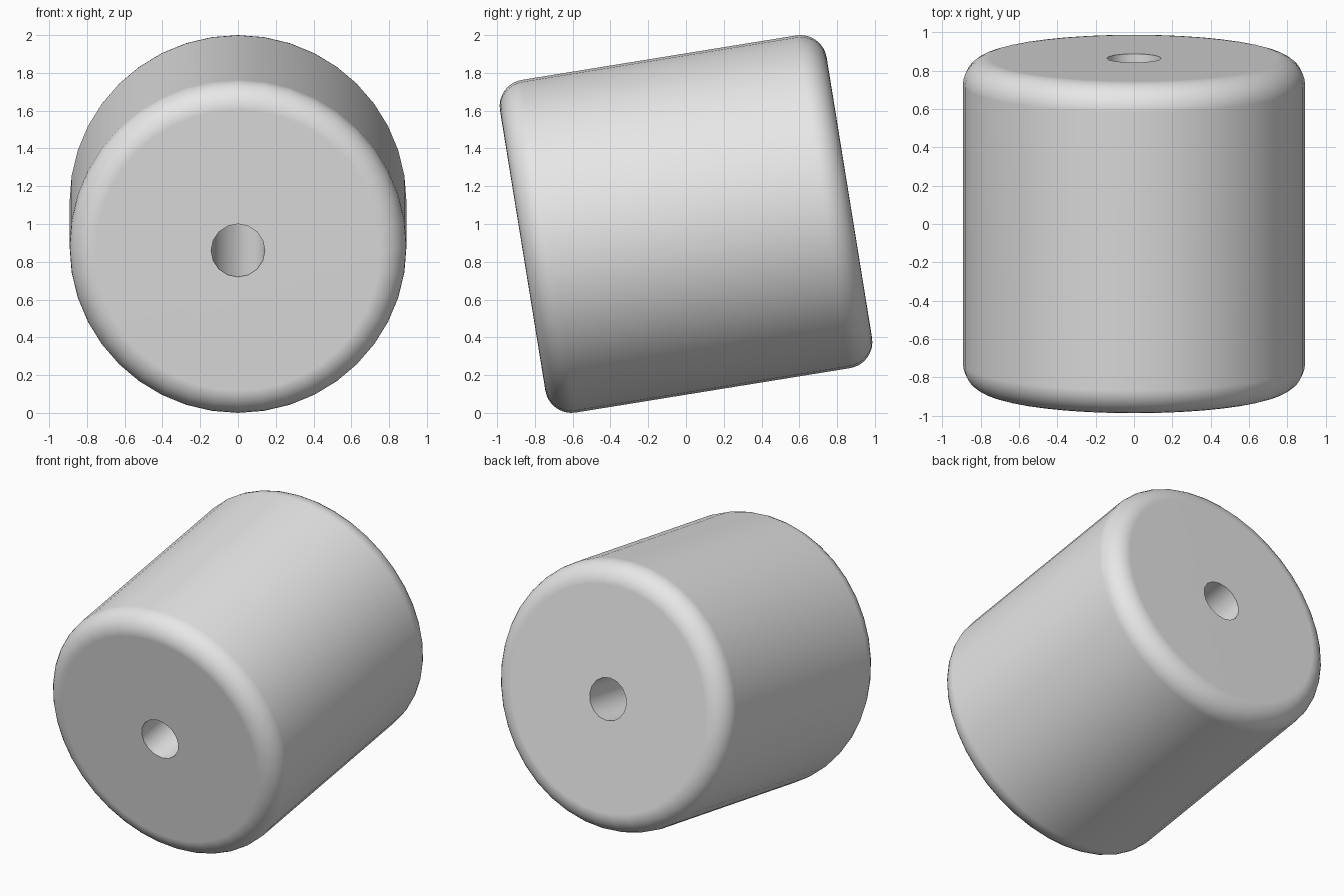
import bpy
import bmesh
import math

if "Cube" in bpy.data.objects:
    bpy.data.objects.remove(bpy.data.objects["Cube"], do_unlink=True)

RADIUS, HALF_LENGTH, ROUNDING = 0.892, 0.876, 0.14
HOLE_RADIUS = 0.142
TILT = math.radians(9.2)

grey = bpy.data.materials.new("light_grey")
grey.use_nodes = True
colour = (0.8, 0.8, 0.8, 1)
grey.diffuse_color = colour
grey.node_tree.nodes["Principled BSDF"].inputs["Base Color"].default_value = colour


def cylinder(name, radius, length, sides, rounding=0):
    """Tilted cylinder whose axis rises toward the back, with optional rounded rims."""
    bm = bmesh.new()
    bmesh.ops.create_cone(bm, cap_ends=True, segments=sides,
                          radius1=radius, radius2=radius, depth=length)
    if rounding:
        rims = [e for e in bm.edges
                if abs(e.verts[0].co.z - e.verts[1].co.z) < 0.001]
        bmesh.ops.bevel(bm, geom=rims, offset=rounding, segments=8,
                        profile=0.5, affect='EDGES')
    mesh = bpy.data.meshes.new(name)
    bm.to_mesh(mesh)
    bm.free()
    mesh.materials.append(grey)
    obj = bpy.data.objects.new(name, mesh)
    bpy.context.collection.objects.link(obj)
    obj.location.z = 1
    obj.rotation_euler.x = TILT - math.pi / 2
    return obj


# Rounded roller body and the bore that runs along its axis
body = cylinder("roller_body", RADIUS, 2 * HALF_LENGTH, 40, ROUNDING)
bore = cylinder("bore_cutter", HOLE_RADIUS, 3 * HALF_LENGTH, 16)
bore.hide_render = True

cut = body.modifiers.new("bore", 'BOOLEAN')
cut.operation = 'DIFFERENCE'
cut.solver = 'EXACT'
cut.object = bore

bpy.ops.object.select_all(action='DESELECT')
body.select_set(True)
bpy.context.view_layer.objects.active = body
bpy.ops.object.modifier_apply(modifier=cut.name)
bpy.data.objects.remove(bore, do_unlink=True)

# Smooth sides and rims, crisp bore edges, flat end faces
bpy.ops.object.shade_smooth_by_angle(angle=math.radians(35))
weighted = body.modifiers.new("flat_ends", 'WEIGHTED_NORMAL')
weighted.keep_sharp = True
